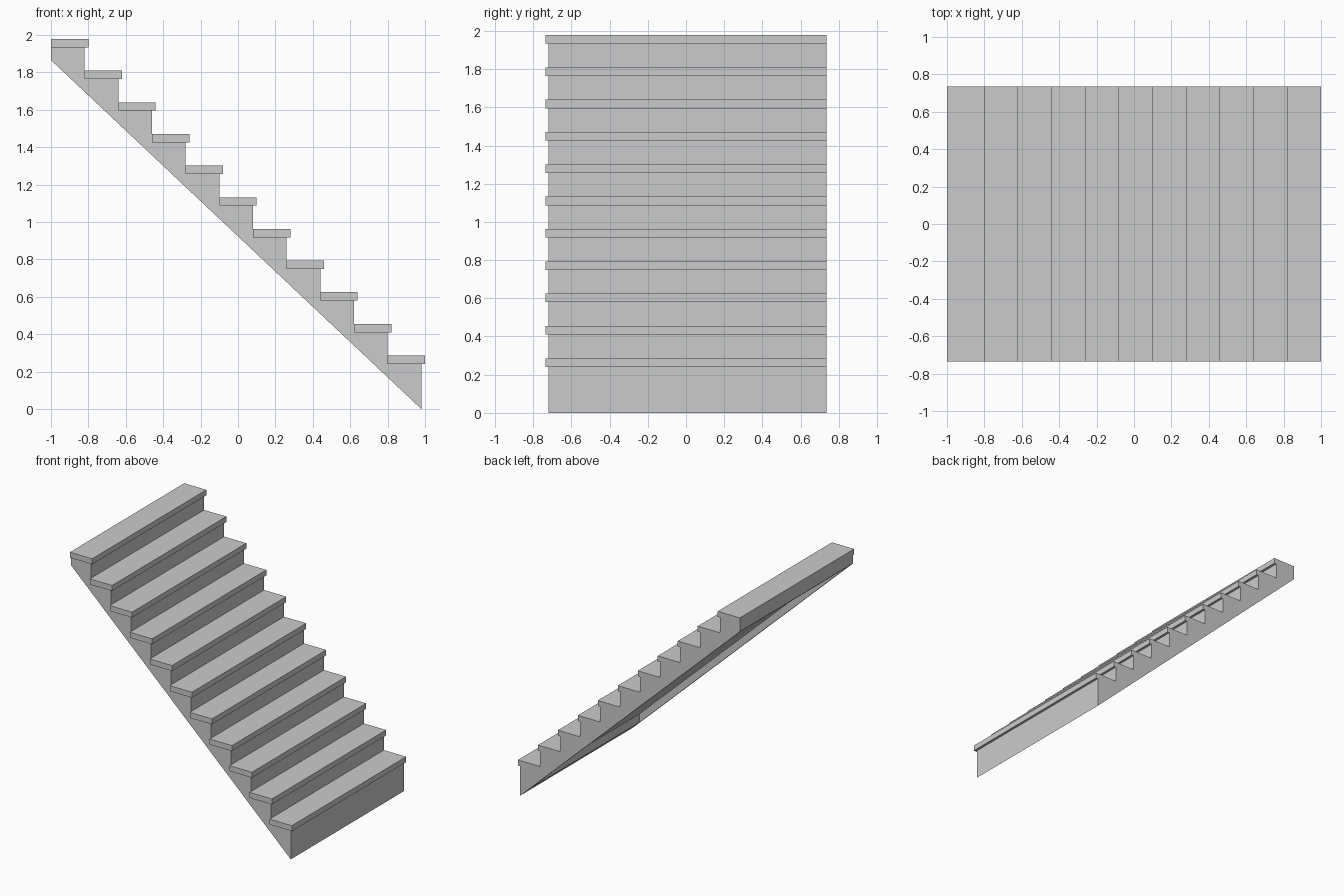
import bpy, bmesh

if "Cube" in bpy.data.objects:
    bpy.data.objects.remove(bpy.data.objects["Cube"])

STEPS = 11
RUN, RISE = 0.18, 0.1692      # spacing of the steps
FRONT_X = 0.98                # face of the lowest riser
TREAD_T, NOSE = 0.045, 0.02   # tread thickness and overhang
TOP_Z = 0.286                 # top of the lowest tread
Y_FRONT, Y_TREAD, Y_BACK = -0.72, -0.735, 0.735
SIDE = 0.03                   # thickness of the side stringers
SLOPE = 1.865 / 1.98          # pitch of the underside
RECESS = 0.07                 # how far the soffit sits above the stringer edge
RIM = 0.08                    # depth of the solid block behind the lowest riser


def extrude_profile(name, pts, y0, y1):
    """Extrude an x/z outline from y0 to y1."""
    bm = bmesh.new()
    face = bm.faces.new([bm.verts.new((x, y0, z)) for x, z in pts])
    ext = bmesh.ops.extrude_face_region(bm, geom=[face])
    moved = [v for v in ext["geom"] if isinstance(v, bmesh.types.BMVert)]
    bmesh.ops.translate(bm, verts=moved, vec=(0, y1 - y0, 0))
    bmesh.ops.recalc_face_normals(bm, faces=bm.faces)
    mesh = bpy.data.meshes.new(name)
    bm.to_mesh(mesh)
    bm.free()
    obj = bpy.data.objects.new(name, mesh)
    bpy.context.collection.objects.link(obj)
    return obj


def under(x):
    """Height of the sloping underside at x."""
    return (FRONT_X - x) * SLOPE


# Saw-toothed upper outline shared by the stringers and the core
teeth = []
for i in range(STEPS):
    z = TOP_Z - TREAD_T + i * RISE
    teeth += [(FRONT_X - i * RUN, z), (FRONT_X - (i + 1) * RUN, z)]

# Side stringers with a straight sloping underside
side = [(FRONT_X, 0.0)] + teeth + [(-1.0, under(-1.0))]
extrude_profile("front_stringer", side, Y_FRONT, Y_FRONT + SIDE)
extrude_profile("back_stringer", side, Y_BACK - SIDE, Y_BACK)

# Step core between the stringers, with a recessed soffit
lip, top_lip = FRONT_X - RIM, -1.0 + 0.02
core = ([(FRONT_X, 0.0)] + teeth +
        [(-1.0, under(-1.0)), (top_lip, under(top_lip)),
         (top_lip, under(top_lip) + RECESS),
         (lip, under(lip) + RECESS), (lip, under(lip))])
extrude_profile("step_core", core, Y_FRONT + SIDE, Y_BACK - SIDE)

# Treads overhanging the risers and the front stringer
for i in range(STEPS):
    x = FRONT_X - i * RUN
    top = TOP_Z + i * RISE
    extrude_profile(f"tread_{i + 1}",
                    [(x - RUN, top - TREAD_T), (x + NOSE - 0.002, top - TREAD_T),
                     (x + NOSE, top - TREAD_T), (x + NOSE, top), (x - RUN, top)],
                    Y_TREAD, Y_BACK)
